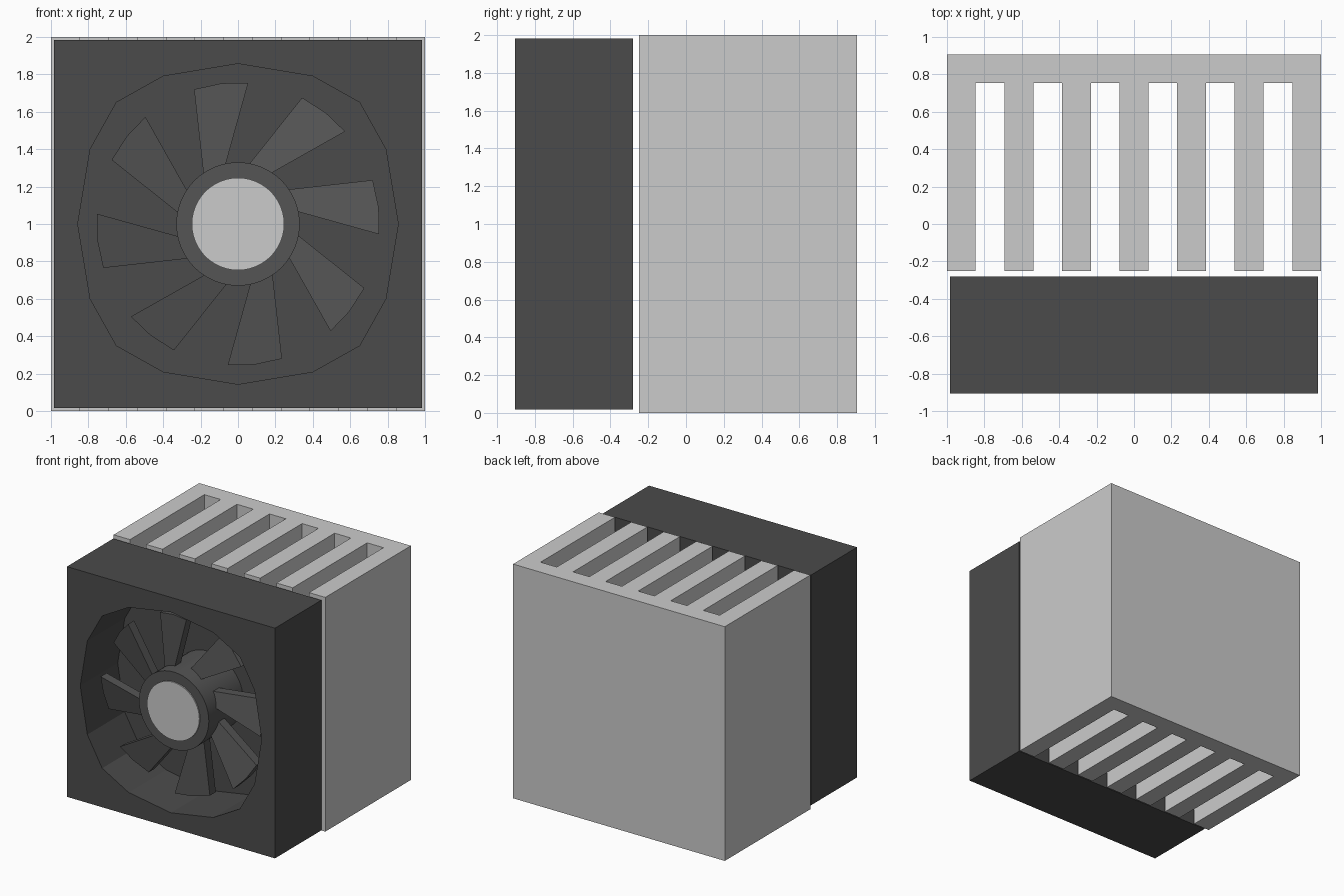
import bpy, bmesh, math

if "Cube" in bpy.data.objects:
    bpy.data.objects.remove(bpy.data.objects["Cube"])


def material(name, v):
    m = bpy.data.materials.new(name)
    m.diffuse_color = (v, v, v, 1)
    m.use_nodes = True
    m.node_tree.nodes["Principled BSDF"].inputs["Base Color"].default_value = m.diffuse_color
    return m


def loft(name, loops, mat=None):
    """Solid objects from pairs of matching outlines (front, back)."""
    bm = bmesh.new()
    for a, b in loops:
        va = [bm.verts.new(p) for p in a]
        vb = [bm.verts.new(p) for p in b]
        bm.faces.new(va)
        bm.faces.new(vb[::-1])
        n = len(va)
        for i in range(n):
            j = (i + 1) % n
            bm.faces.new((va[i], vb[i], vb[j], va[j]))
    bmesh.ops.recalc_face_normals(bm, faces=bm.faces)
    me = bpy.data.meshes.new(name)
    bm.to_mesh(me)
    bm.free()
    ob = bpy.data.objects.new(name, me)
    bpy.context.collection.objects.link(ob)
    if mat:
        me.materials.append(mat)
    return ob


def prism_y(name, pts, y0, y1, mat=None):
    """Extrude an (x, z) outline along y."""
    return loft(name, [([(x, y0, z) for x, z in pts], [(x, y1, z) for x, z in pts])], mat)


def circle(r, n=48):
    return [(r * math.cos(2 * math.pi * i / n), 1 + r * math.sin(2 * math.pi * i / n))
            for i in range(n)]


dark = material("dark_plastic", 0.07)
hub_mat = material("hub_plastic", 0.09)

# Heat sink: comb profile with seven fins, extruded upward
w = 2 / 13
comb = [(1, 0.905), (-1, 0.905)]
for i in range(7):
    x = -1 + 2 * i * w
    comb += [(x, -0.25), (x + w, -0.25)]
    if i < 6:
        comb += [(x + w, 0.755), (x + 2 * w, 0.755)]
loft("heat_sink", [([(x, y, 0) for x, y in comb], [(x, y, 2) for x, y in comb])])

# Fan housing: block with a sixteen-sided pocket
F, FLOOR = -0.905, -0.40
h = 0.983
housing = prism_y("fan_housing", [(-h, 1 - h), (h, 1 - h), (h, 1 + h), (-h, 1 + h)],
                  F, -0.28, dark)
quarter = [(0.857, 0), (0.79, 0.4), (0.65, 0.65), (0.4, 0.79)]
ring = []
for k in range(4):
    c, s = round(math.cos(k * math.pi / 2)), round(math.sin(k * math.pi / 2))
    ring += [(x * c - z * s, 1 + x * s + z * c) for x, z in quarter]
cutter = prism_y("pocket_cutter", ring, F - 0.2, FLOOR, dark)
cutter.hide_render = True
cutter.hide_viewport = True
cut = housing.modifiers.new("pocket", "BOOLEAN")
cut.operation = "DIFFERENCE"
cut.solver = "EXACT"
cut.object = cutter

# Hub and its pale centre cap
hub = prism_y("fan_hub", circle(0.33), F + 0.04, FLOOR + 0.01, hub_mat)
cap = prism_y("hub_cap", circle(0.247), F + 0.03, F + 0.06)
for ob in (hub, cap):
    bpy.context.view_layer.objects.active = ob
    ob.select_set(True)
    bpy.ops.object.shade_smooth_by_angle(angle=math.radians(30))
    ob.select_set(False)

# Eight slightly pitched blades: (x, z, depth behind the housing front)
blade = [(-0.235, 0.72, 0.19), (-0.09, 0.752, 0.16), (0.055, 0.755, 0.13),
         (-0.08, 0.27, 0.15), (-0.179, 0.22, 0.18)]
solids = []
for k in range(8):
    c, s = math.cos(k * math.pi / 4), math.sin(k * math.pi / 4)
    front = [(x * c - z * s, F + d, 1 + x * s + z * c) for x, z, d in blade]
    solids.append((front, [(x, y + 0.08, z) for x, y, z in front]))
loft("fan_blades", solids, hub_mat)
